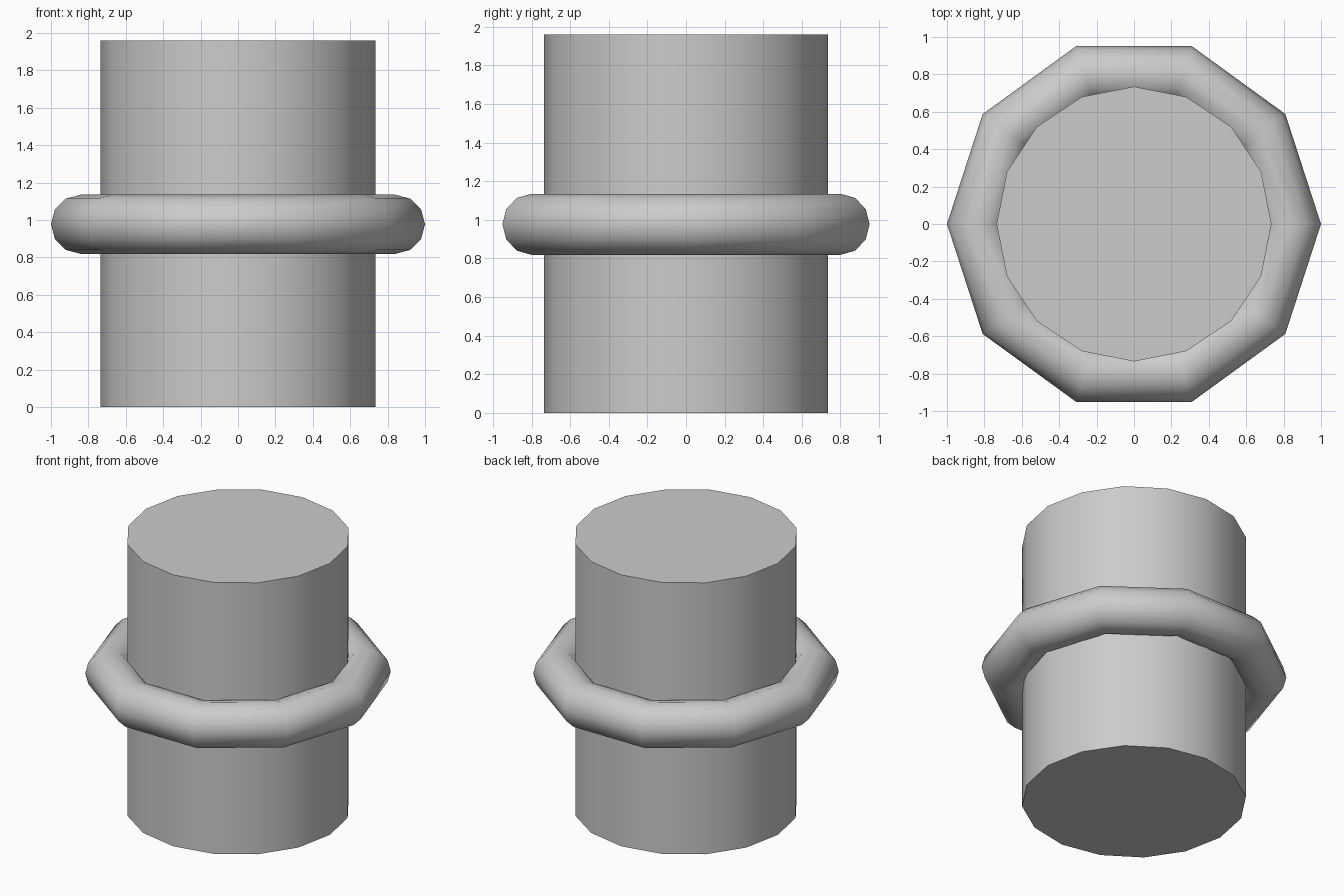
import bpy, math

if "Cube" in bpy.data.objects:
    bpy.data.objects.remove(bpy.data.objects["Cube"])

H = 1.96

# Central post: 16-sided cylinder
bpy.ops.mesh.primitive_cylinder_add(vertices=16, radius=0.735, depth=H,
                                    location=(0, 0, H / 2), rotation=(0, 0, math.pi / 2))
post = bpy.context.object
post.name = "post"
bpy.ops.object.shade_smooth_by_angle(angle=math.radians(30))

# Collar: ten-sided ring around the middle
bpy.ops.mesh.primitive_torus_add(major_segments=10, minor_segments=12,
                                 major_radius=0.842, minor_radius=0.158,
                                 location=(0, 0, H / 2 - 0.003))
collar = bpy.context.object
collar.name = "collar"
bpy.ops.object.shade_smooth_by_angle(angle=math.radians(35))
